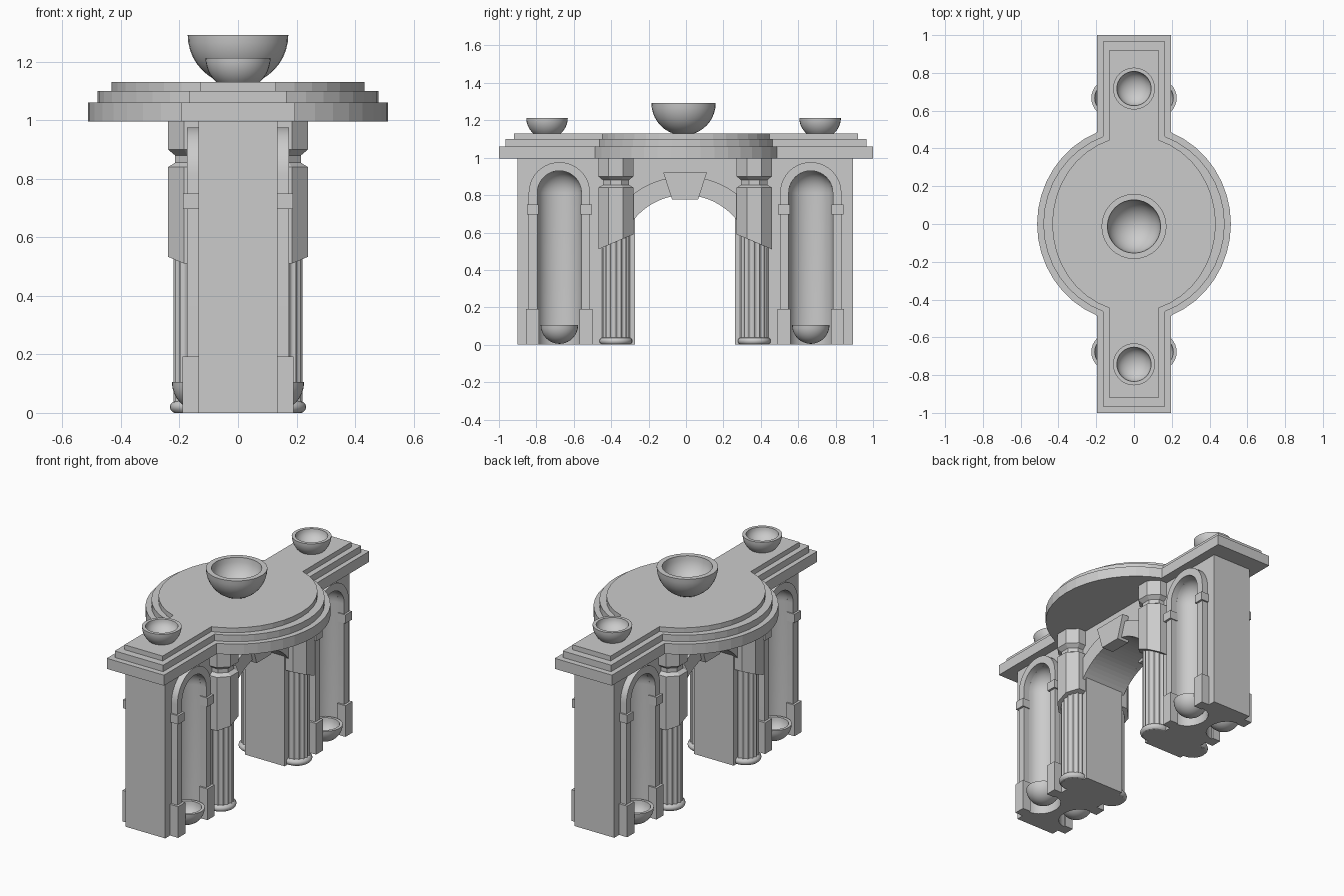
import bpy, bmesh
from math import sin, cos, pi, radians, asin, sqrt, tan

if "Cube" in bpy.data.objects:
    bpy.data.objects.remove(bpy.data.objects["Cube"])

OY = -0.005  # small offset of the supports under the roof


def finish(name, bm, smooth=False):
    bmesh.ops.remove_doubles(bm, verts=bm.verts, dist=1e-5)
    bmesh.ops.recalc_face_normals(bm, faces=bm.faces)
    me = bpy.data.meshes.new(name)
    bm.to_mesh(me)
    bm.free()
    ob = bpy.data.objects.new(name, me)
    bpy.context.collection.objects.link(ob)
    if smooth:
        smooth_object(ob)
    return ob


def smooth_object(ob):
    bpy.ops.object.select_all(action='DESELECT')
    ob.select_set(True)
    bpy.context.view_layer.objects.active = ob
    bpy.ops.object.shade_smooth_by_angle(angle=radians(30))


def prism(name, pts, lo, hi, axis='X', smooth=False):
    """Extrude a closed outline: (y, z) along X, or (x, y) along Z."""
    bm = bmesh.new()
    put = (lambda p, t: (t, p[0], p[1])) if axis == 'X' else (lambda p, t: (p[0], p[1], t))
    a = [bm.verts.new(put(p, lo)) for p in pts]
    b = [bm.verts.new(put(p, hi)) for p in pts]
    bm.faces.new(a)
    bm.faces.new(b)
    for i in range(len(pts)):
        j = (i + 1) % len(pts)
        bm.faces.new((a[i], a[j], b[j], b[i]))
    return finish(name, bm, smooth)


def box(name, x0, x1, y0, y1, z0, z1):
    return prism(name, [(y0, z0), (y1, z0), (y1, z1), (y0, z1)], x0, x1)


def lathe(name, prof, loc, n=32, smooth=True, turn=0.0, sx=1.0):
    """Revolve an (r, z) profile about a vertical axis at loc."""
    bm = bmesh.new()
    rings = []
    for r, z in prof:
        if r < 1e-6:
            rings.append([bm.verts.new((loc[0], loc[1], z))] * n)
        else:
            rings.append([bm.verts.new((loc[0] + sx * r * cos(turn + 2 * pi * i / n),
                                        loc[1] + r * sin(turn + 2 * pi * i / n), z)) for i in range(n)])
    for p, q in zip(rings, rings[1:]):
        for i in range(n):
            j = (i + 1) % n
            bm.faces.new(list(dict.fromkeys((p[i], p[j], q[j], q[i]))))
    return finish(name, bm, smooth)


def arc(c, z, r, a0, a1, n):
    return [(c + r * cos(a0 + (a1 - a0) * i / n), z + r * sin(a0 + (a1 - a0) * i / n)) for i in range(n + 1)]


def bowl(name, x, y, top, r, h):
    a0 = asin(min(1, h / r))
    outer = [(r * cos(a0 * (1 - i / 8)), top - r * sin(a0 * (1 - i / 8))) for i in range(9)]
    inner = [(0.82 * r * cos(pi / 2 * i / 8), top - 0.85 * h * sin(pi / 2 * i / 8)) for i in range(8)]
    lathe(name, [(0, top - h)] + outer + inner + [(0, top - 0.85 * h)], (x, y))


# stepped roof: an oval with two arms, in three layers
for i, (w, ln, rx, ry, z0, z1) in enumerate([
        (0.195, 1.0, 0.513, 0.525, 0.995, 1.06),
        (0.165, 0.965, 0.48, 0.493, 1.06, 1.10),
        (0.13, 0.92, 0.433, 0.467, 1.10, 1.13)]):
    t = pi / 2 - asin(w / rx)
    right = [(rx * cos(-t + 2 * t * k / 16), ry * sin(-t + 2 * t * k / 16)) for k in range(17)]
    half = [(w, -ln)] + right + [(w, ln)]
    prism(f"roof_layer_{i + 1}", half + [(-x, -y) for x, y in half], z0, z1, 'Z')

# bowls on the roof
bowl("roof_bowl_centre", 0, -0.013, 1.292, 0.172, 0.162)
for s in (-1, 1):
    bowl("roof_bowl_end", 0, s * 0.73 - 0.013, 1.213, 0.111, 0.083)

# arch wall between the piers
AZ, AR = 0.447, 0.353
e = asin(0.267 / AR)
wall = [(0.267, 0.995)] + arc(0, AZ, AR, pi / 2 - e, pi / 2 + e, 24) + [(-0.267, 0.995)]
prism("arch_wall", [(y + OY, z) for y, z in wall], -0.135, 0.135)
for m in (-1, 1):
    # raised arch band and keystone on each face
    band = arc(OY, AZ, AR, radians(30), radians(150), 24) + arc(OY, AZ, AR + 0.1, radians(150), radians(30), 24)
    prism("arch_band", band, *sorted((m * 0.13, m * 0.155)))
    key = [(-0.07, 0.777), (0.07, 0.777), (0.117, 0.922), (-0.117, 0.922)]
    prism("keystone", [(y + OY, z) for y, z in key], *sorted((m * 0.10, m * 0.18)))

NR, NZ = 0.118, 0.812  # niche radius and springing height
for s in (-1, 1):
    # pier with a round-headed niche cut in both faces
    y0, y1 = sorted((s * 0.267 + OY, s * 0.897 + OY))
    nc = s * 0.672 + OY
    pier = box("pier", -0.135, 0.135, y0, y1, 0, 0.995)
    prof = [(0, -0.1)] + [(NR, -0.1)] + [(NR * cos(pi / 2 * k / 8), NZ + NR * sin(pi / 2 * k / 8)) for k in range(8)] + [(0, NZ + NR)]
    for m in (-1, 1):
        cutter = lathe("niche_cutter", prof, (m * 0.135, nc), sx=0.87)
        cutter.hide_render = True
        mod = pier.modifiers.new("niche", 'BOOLEAN')
        mod.operation = 'DIFFERENCE'
        mod.solver = 'EXACT'
        mod.object = cutter
        bpy.context.view_layer.objects.active = pier
        bpy.ops.object.modifier_apply(modifier="niche")
        bpy.data.objects.remove(cutter, do_unlink=True)
    smooth_object(pier)

    for m in (-1, 1):
        def xs(a, b):
            return sorted((m * a, m * b))

        # moulding round the niche
        u = [(nc + 0.164, 0)] + arc(nc, NZ, 0.164, 0, pi, 20) + [(nc - 0.164, 0), (nc - NR, 0)] \
            + arc(nc, NZ, NR, pi, 0, 20) + [(nc + NR, 0)]
        prism("niche_moulding", u, *xs(0.134, 0.175), smooth=True)
        # foot blocks and side blocks of the moulding
        for k in (-1, 1):
            c = nc + k * 0.143
            box("moulding_foot", *xs(0.134, 0.19), c - 0.035, c + 0.035, 0, 0.192)
            box("moulding_block", *xs(0.134, 0.188), c - 0.031, c + 0.031, 0.697, 0.75)
        # bowl at the foot of the niche
        bowl("niche_bowl", m * 0.126, nc, 0.105, 0.1, 0.0999)

        # fluted column shaft
        cx, cy = m * 0.145, s * 0.37 + OY
        pts = []
        for k in range(80):
            a = 2 * pi * k / 80
            r = 0.075 - 0.008 * abs(sin(8 * a))
            pts.append((cx + r * cos(a), cy + r * sin(a)))
        prism("column_shaft", pts, 0, 0.62, 'Z', smooth=True)
        # round base ring
        ring = [(0.068 + 0.02 * cos(2 * pi * k / 12), 0.02 + 0.02 * sin(2 * pi * k / 12)) for k in range(13)]
        lathe("column_base", ring, (cx, cy))
        # eight-sided upper sleeve with neck and capital, cut at a slant below
        f = 1 / cos(pi / 8)
        prof8 = [(0, 0.5), (0.094 * f, 0.5), (0.094 * f, 0.84), (0.07 * f, 0.855), (0.07 * f, 0.88),
                 (0.094 * f, 0.9), (0.094 * f, 0.995), (0, 0.995)]
        sleeve = lathe("column_capital", prof8, (cx, cy), n=8, smooth=False, turn=pi / 8)
        for v in sleeve.data.vertices:
            if v.co.z < 0.51:
                v.co.z = 0.55 - 0.425 * s * (v.co.y - cy)
